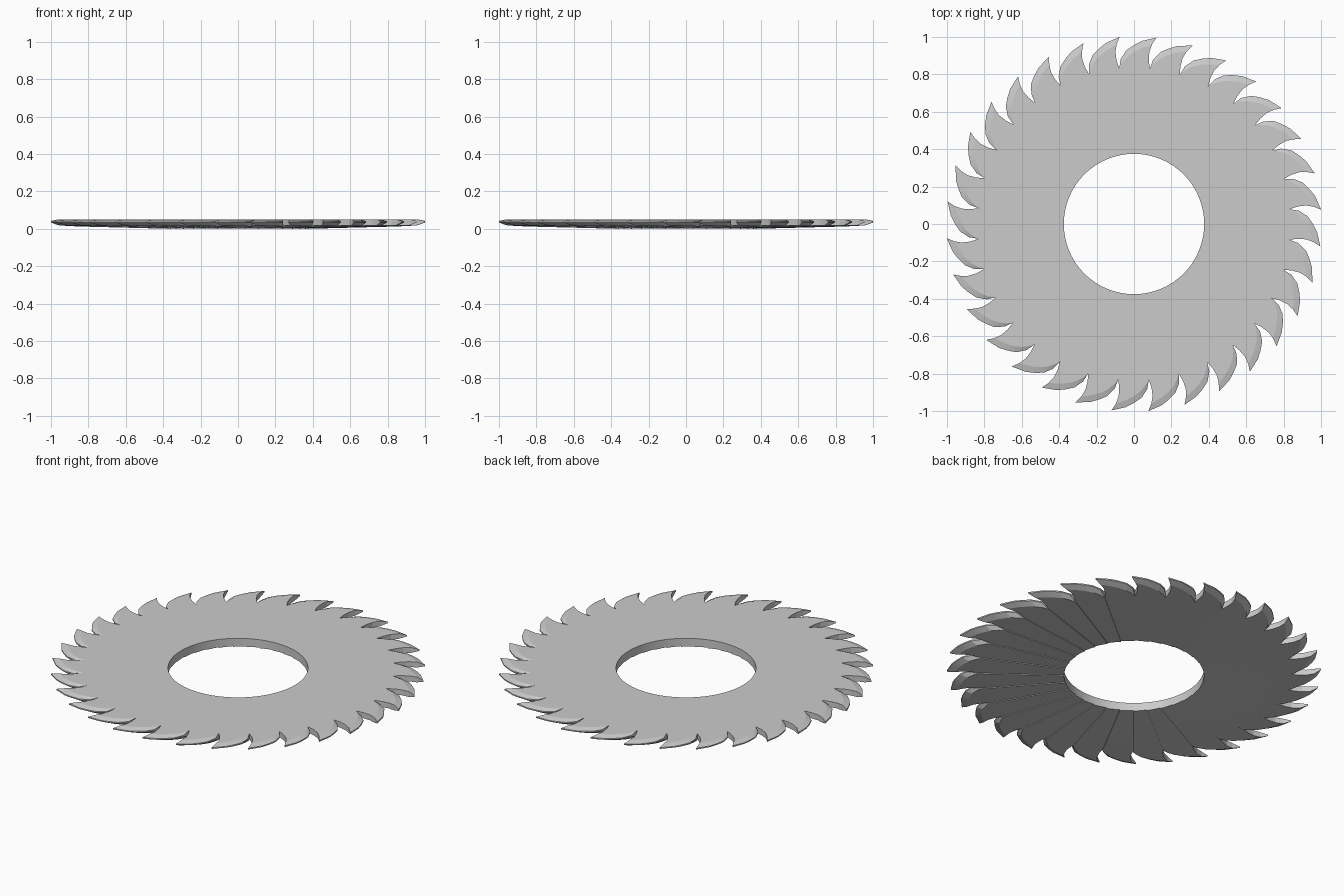
import bpy, bmesh, math

if "Cube" in bpy.data.objects:
    bpy.data.objects.remove(bpy.data.objects["Cube"])

TEETH = 32
PITCH = 360 / TEETH
TIP_ANGLE = 83.1          # direction of the first tooth tip
HOLE_R = 0.375
TOP = 0.05

# tooth outline as (radius, degrees behind the tip)
VALLEY = (0.835, 1.1)
NEXT_VALLEY = (0.835, 1.1 + PITCH)
OUTER = [(0.885, 11.5), (0.93, 9.4), (0.958, 6.8), (0.98, 4.4), (1.004, 0.0)]
INSET = [(0.862, 11.2), (0.895, 9.2), (0.92, 6.9), (0.94, 4.6), (0.965, 1.15)]
FRONT = [(0.925, 1.8), (0.88, 1.75)]
HOLE = [(HOLE_R, 1.1 + PITCH * i / 4) for i in range(5)]


def bottom_z(p):
    # underside is slightly conical and each sector has a small pinwheel tilt
    t = (p[1] - 1.1) / PITCH
    return 0.004 + 0.012 * (p[0] - HOLE_R) / 0.47 - 0.004 * min(max(t, 0), 1)


def add_sector(bm, base):
    def v(p, z):
        a = math.radians(base + p[1])
        return bm.verts.new((p[0] * math.cos(a), p[0] * math.sin(a), z))

    def top(p):
        return v(p, 0.042 if p == OUTER[-1] else 0.041 if p in OUTER else TOP)

    def bot(p):
        return v(p, 0.034 if p in OUTER else bottom_z(p))

    # flat faces of the plate and tooth
    loop = [NEXT_VALLEY] + INSET + FRONT + [VALLEY] + HOLE
    bm.faces.new([top(p) for p in loop])
    bm.faces.new([bot(p) for p in reversed(loop)])

    # ground bevels and thin rim along the tooth back
    out = [NEXT_VALLEY] + OUTER
    ins = [NEXT_VALLEY] + INSET
    for i in range(len(OUTER)):
        strip = [out[i], out[i + 1], ins[i + 1]] + ([ins[i]] if i else [])
        bm.faces.new([top(p) for p in strip])
        bm.faces.new([bot(p) for p in reversed(strip)])

    # walls: tooth back, concave front and the centre hole
    edge = out + [INSET[-1]] + FRONT + [VALLEY]
    for path in (edge, HOLE):
        for a, b in zip(path, path[1:]):
            bm.faces.new([top(a), bot(a), bot(b), top(b)])

    # small step to the next sector on the underside
    bm.faces.new([bot(HOLE[0]), bot(VALLEY),
                  v(VALLEY, bottom_z(NEXT_VALLEY)),
                  v(HOLE[0], bottom_z(HOLE[-1]))])


bm = bmesh.new()
for i in range(TEETH):
    add_sector(bm, TIP_ANGLE + i * PITCH)
bmesh.ops.remove_doubles(bm, verts=bm.verts, dist=0.0002)
bmesh.ops.triangulate(bm, faces=[f for f in bm.faces if len(f.verts) > 4])
bmesh.ops.recalc_face_normals(bm, faces=bm.faces)

mesh = bpy.data.meshes.new("saw_blade")
bm.to_mesh(mesh)
bm.free()
blade = bpy.data.objects.new("saw_blade", mesh)
bpy.context.collection.objects.link(blade)
bpy.context.view_layer.objects.active = blade
blade.select_set(True)
bpy.ops.object.shade_smooth_by_angle(angle=math.radians(12))
